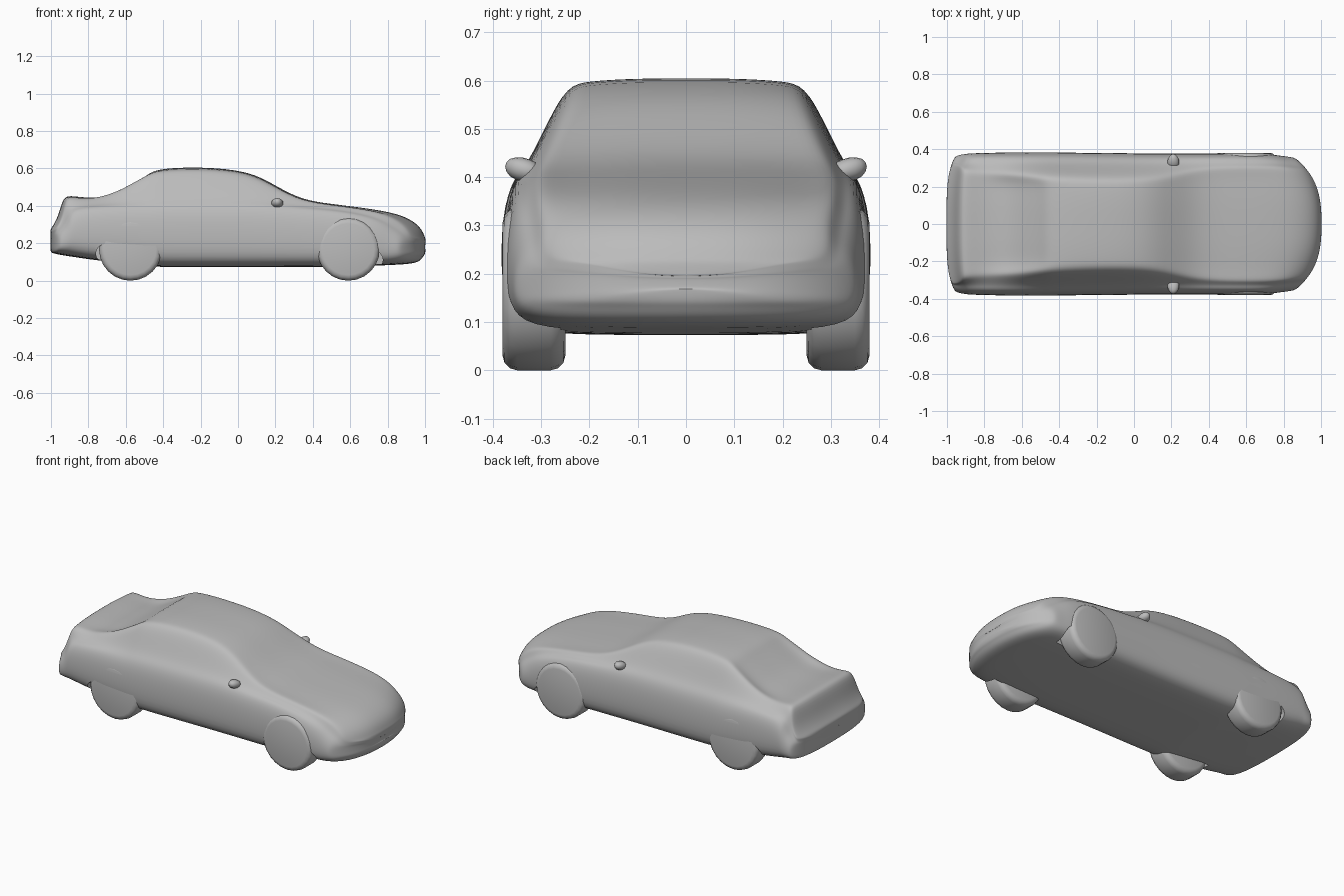
import bpy, bmesh, math
from mathutils import Matrix

old = bpy.data.objects.get("Cube")
if old:
    bpy.data.objects.remove(old, do_unlink=True)

grey = bpy.data.materials.new("plain_grey")
grey.use_nodes = True
colour = (0.5, 0.5, 0.5, 1)
grey.diffuse_color = colour
grey.node_tree.nodes["Principled BSDF"].inputs["Base Color"].default_value = colour


def finish(name, bm, smooth=True):
    """Turn a bmesh into a named object with the grey material."""
    bmesh.ops.recalc_face_normals(bm, faces=bm.faces)
    mesh = bpy.data.meshes.new(name)
    bm.to_mesh(mesh)
    bm.free()
    mesh.materials.append(grey)
    for poly in mesh.polygons:
        poly.use_smooth = smooth
    obj = bpy.data.objects.new(name, mesh)
    bpy.context.collection.objects.link(obj)
    return obj


def subdivide(obj, levels):
    mod = obj.modifiers.new("rounding", "SUBSURF")
    mod.levels = mod.render_levels = levels


def mix(a, b, t):
    return a + (b - a) * t


# Body stations: x, floor, waist height, top height, half width, top half width
stations = [
    (-1.0, .15, .25, .28, .36, .32),
    (-.985, .145, .27, .30, .37, .32),
    (-.96, .14, .30, .35, .375, .31),
    (-.935, .135, .34, .445, .378, .29),
    (-.9, .13, .375, .456, .38, .28),
    (-.8, .115, .39, .44, .383, .27),
    (-.68, .1, .395, .475, .385, .265),
    (-.58, .09, .395, .53, .385, .26),
    (-.49, .08, .395, .585, .385, .25),
    (-.44, .073, .4, .6, .385, .25),
    (-.2, .073, .4, .609, .383, .24),
    (.06, .073, .4, .588, .38, .24),
    (.2, .073, .395, .508, .38, .26),
    (.34, .073, .385, .432, .38, .29),
    (.5, .073, .375, .41, .38, .3),
    (.7, .078, .35, .386, .38, .3),
    (.85, .085, .315, .36, .375, .3),
    (.94, .09, .27, .32, .365, .29),
    (.985, .105, .24, .275, .36, .29),
    (1.0, .13, .21, .235, .35, .28),
]


def section(x, floor, waist, top, w, tw):
    """Half outline from the floor centre round to the top centre."""
    dip = .025 if -.7 < x < -.48 else 0      # sunken rear window
    h, up = waist - floor, top - waist
    return [(0, floor), (.6 * w, floor), (.93 * w, floor + .01 * min(1, h * 5)),
            (w, floor + .3 * h), (.99 * w, floor + .78 * h), (.93 * w, waist),
            (mix(.88 * w, tw, .12), waist + .14 * up),
            (mix(.88 * w, tw, .6), waist + .6 * up),
            (tw, waist + .93 * up), (.84 * tw, top - .006 - dip),
            (.45 * tw, top - dip), (0, top - dip)]


def plan_x(x, y):
    """Round the nose and tail as seen from above."""
    if x > 0:
        return x - .13 * (abs(y) / .35) ** 3 * max(0, min(1, (x - .6) / .35))
    return x + .035 * (abs(y) / .35) ** 4 * max(0, min(1, (-.85 - x) / .1))


def ring(bm, x, half, scale=1):
    mid = (half[0][1] + half[-1][1]) / 2
    loop = half + [(-y, z) for y, z in half[-2:0:-1]]
    return [bm.verts.new((plan_x(x, y * scale), y * scale, mid + (z - mid) * scale))
            for y, z in loop]


# Body: loft through the stations, with shrinking rings closing each end
bm = bmesh.new()
first, last = stations[0], stations[-1]
rings = [ring(bm, first[0] - .003, section(*first), s) for s in (.25, .55, .82)]
rings += [ring(bm, s[0], section(*s)) for s in stations]
rings += [ring(bm, last[0] + .003, section(*last), s) for s in (.82, .55, .25)]
n = len(rings[0])
for a, b in zip(rings, rings[1:]):
    for i in range(n):
        j = (i + 1) % n
        bm.faces.new((a[i], a[j], b[j], b[i]))
for end in (rings[0], rings[-1]):
    for i in range(n // 2):
        quad = [end[i], end[i + 1], end[-i - 1], end[-i % n]]
        bm.faces.new(list(dict.fromkeys(quad)))
body = finish("body", bm)
subdivide(body, 2)


def drum(name, x, y, z, radius, width, sides, bevel=0):
    """Cylinder lying along y, optionally with rounded rims."""
    bm = bmesh.new()
    place = Matrix.Translation((x, y, z)) @ Matrix.Rotation(math.pi / 2, 4, "X")
    bmesh.ops.create_cone(bm, cap_ends=True, segments=sides, radius1=radius,
                          radius2=radius, depth=width, matrix=place)
    if bevel:
        rims = [e for e in bm.edges if any(len(f.verts) > 4 for f in e.link_faces)]
        bmesh.ops.bevel(bm, geom=rims, offset=bevel, segments=3, profile=.5,
                        affect="EDGES")
    return finish(name, bm, bool(bevel))


# Wheels, and the wheel-arch gaps beside them
for side, sign in (("left", 1), ("right", -1)):
    for end, wheel_x, gap_x, gap_z in (("rear", -.575, -.71, .145),
                                       ("front", .59, .725, .11)):
        drum(f"{end}_{side}_wheel", wheel_x, sign * .315, .168, .168, .13, 24, .03)
        cutter = drum(f"{end}_{side}_gap_cutter", gap_x, sign * .36, gap_z, .05, .2, 16)
        cutter.hide_render = True
        cutter.hide_set(True)
        cutter.display_type = "WIRE"
        cut = body.modifiers.new("wheel_gap", "BOOLEAN")
        cut.operation, cut.object, cut.solver = "DIFFERENCE", cutter, "EXACT"

    # Door mirror: a small rounded pod that leans outward
    bm = bmesh.new()
    bmesh.ops.create_cube(bm, size=1)
    for v in bm.verts:
        outer = v.co.y * sign > 0
        v.co.x = .21 + v.co.x * (.05 if outer else .1)
        v.co.z = .415 + v.co.z * .06 + (.008 if outer else -.008)
        v.co.y = sign * (.382 if outer else .29)
    subdivide(finish(f"{side}_door_mirror", bm), 2)
